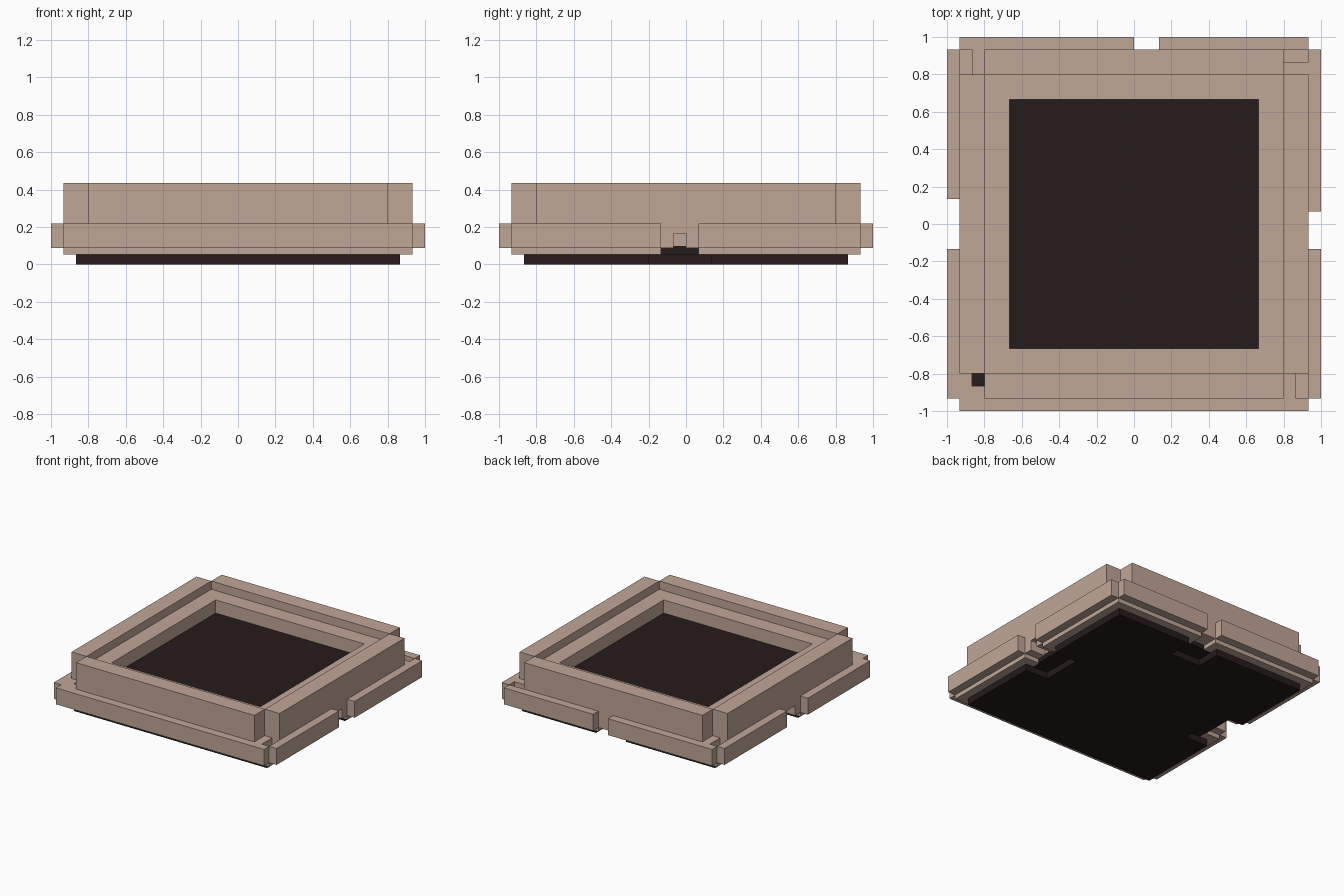
import bpy, bmesh, math
from mathutils import Matrix, Vector

if "Cube" in bpy.data.objects:
    bpy.data.objects.remove(bpy.data.objects["Cube"])

U = 1 / 15                      # layout module
Z0, Z1, Z2, Z3 = 0.053, 0.087, 0.22, 0.435
FLOOR, LEDGE = 0.262, 0.368     # raised inner floor and the ledge around it


def material(name, rgb):
    m = bpy.data.materials.new(name)
    m.diffuse_color = (*rgb, 1)
    m.use_nodes = True
    m.node_tree.nodes["Principled BSDF"].inputs["Base Color"].default_value = m.diffuse_color
    return m


TAN = material("warm_tan", (0.53, 0.385, 0.31))
DARK = material("dark_brown", (0.019, 0.011, 0.011))


def build(name, boxes, mat, quarter=0):
    """Boxes are (t0, t1, d0, d1, z0, z1): t along the side, d outward, turned by quarters."""
    bm = bmesh.new()
    for t0, t1, d0, d1, z0, z1 in boxes:
        mtx = (Matrix.Translation(Vector(((t0 + t1) / 2, -(d0 + d1) / 2, (z0 + z1) / 2)))
               @ Matrix.Diagonal((t1 - t0, d1 - d0, z1 - z0, 1)))
        bmesh.ops.create_cube(bm, size=1, matrix=mtx)
    bm.transform(Matrix.Rotation(quarter * math.pi / 2, 4, 'Z'))
    me = bpy.data.meshes.new(name)
    bm.to_mesh(me)
    bm.free()
    me.materials.append(mat)
    ob = bpy.data.objects.new(name, me)
    bpy.context.collection.objects.link(ob)


def split(a, b, gap):
    """Span a..b with an optional gap taken out."""
    return [(a, gap[0]), (gap[1], b)] if gap else [(a, b)]


# Dark lower slab, raised inner floor and centre of the base
build("lower_slab", [(-12.05 * U, 12.05 * U, -12.05 * U, 12.05 * U, Z0, 0.1)], DARK)
build("inner_floor", [(-10 * U, 10 * U, -10 * U, 10 * U, 0.1, FLOOR)], DARK)
build("base_core", [(-10 * U, 10 * U, -10 * U, 10 * U, 0, Z0)], DARK)

# Front, right, back, left: opening in the skirt and socket in the frame
sides = [("front", None, None),
         ("right", (-2 * U, U), (-U, 0)),
         ("back", (-2 * U, 0), None),
         ("left", (-2 * U, 2 * U), (-U, U))]

for k, (side, gap, socket) in enumerate(sides):
    # Base rim, cut wider than the opening above it
    wide = (gap[0] - U, gap[1] + U) if gap else None
    build(side + "_base_rim",
          [(a, b, 10 * U, 13 * U, 0, Z0) for a, b in split(-10 * U, 13 * U, wide)], DARK, k)

    # Thin lip under the frame
    build(side + "_lip",
          [(a, b, 12 * U, 14 * U, Z0, Z1) for a, b in split(-12 * U, 12 * U, gap)], TAN, k)

    # Frame: inner ledge, outer band with socket
    build(side + "_ledge", [(-12 * U, 10 * U, 10 * U, 12 * U, Z1, LEDGE)], TAN, k)
    band = [(a, b, 12 * U, 14 * U, Z1, Z2) for a, b in split(-12 * U, 12 * U, socket)]
    if socket:
        band.append((*socket, 12 * U, 14 * U, 0.167, Z2))
    build(side + "_band", band, TAN, k)

    # Outer skirt
    build(side + "_skirt",
          [(a, b, 14 * U, 15 * U, Z1, Z2) for a, b in split(-14 * U, 14 * U, gap)], TAN, k)

    # Upper wall
    build(side + "_wall", [(-12 * U, 12 * U, 12 * U, 14 * U, Z2, Z3)], TAN, k)

    # Corner post; the last corner has an open pit down to the base
    if side == "left":
        corner = [(13 * U, 14 * U, 12 * U, 14 * U, Z0, Z2),
                  (12 * U, 13 * U, 13 * U, 14 * U, Z0, Z2)]
    else:
        corner = [(12 * U, 13 * U, 12 * U, 14 * U, Z0, Z2),
                  (13 * U, 14 * U, 12 * U, 14 * U, Z0, Z1)]
    build(side + "_corner", corner, TAN, k)
